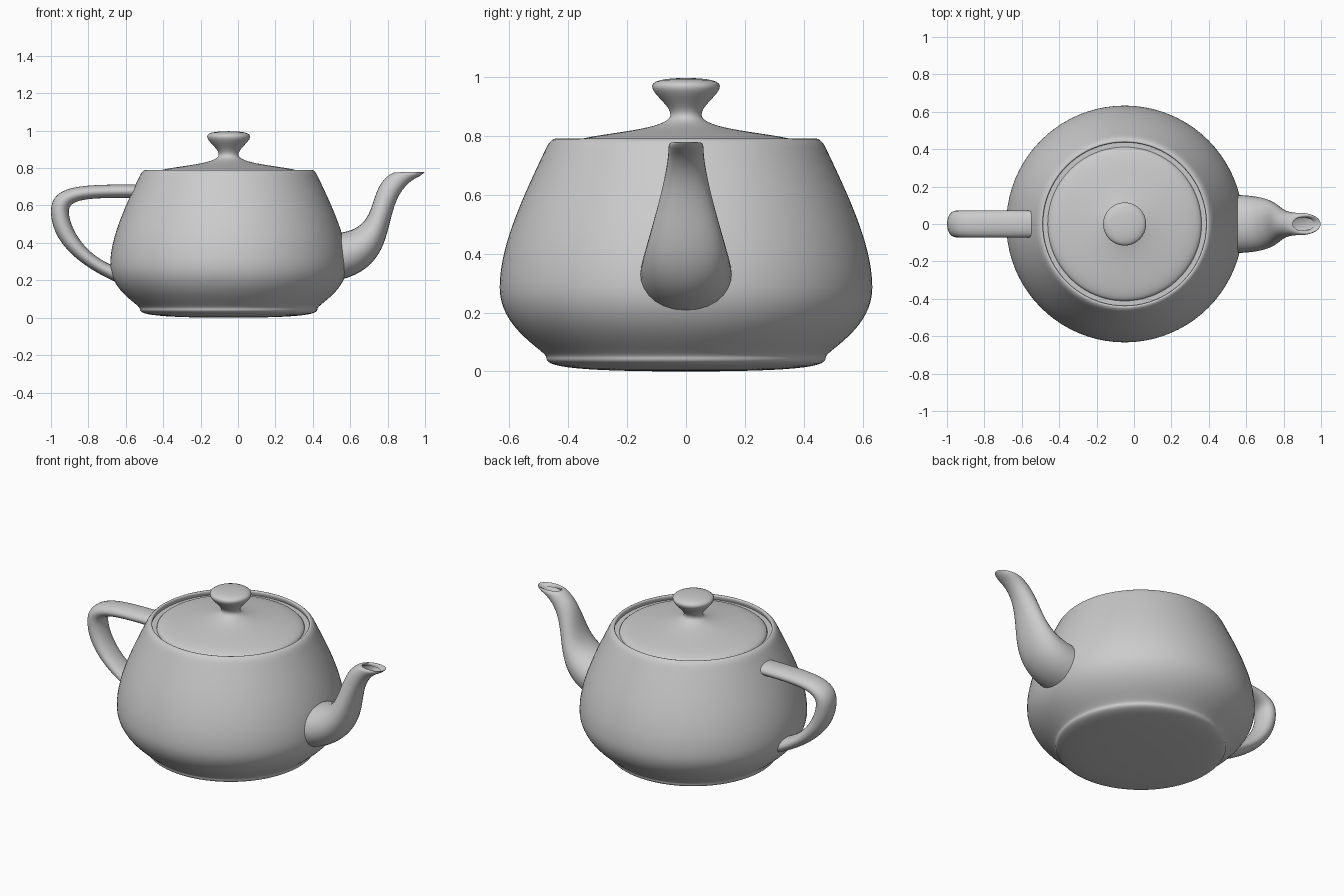
import bpy, bmesh, math
from mathutils import Vector

if "Cube" in bpy.data.objects:
    bpy.data.objects.remove(bpy.data.objects["Cube"])

S = 0.3165          # model scale
CX = -0.05          # body axis


def bezier(pts, n):
    """Points on a chain of cubic Beziers that share their end points."""
    out = [Vector(pts[0])]
    for k in range(0, len(pts) - 1, 3):
        a, b, c, d = (Vector(p) for p in pts[k:k + 4])
        for i in range(1, n + 1):
            t = i / n
            u = 1 - t
            out.append(a * u**3 + b * 3*t*u*u + c * 3*t*t*u + d * t**3)
    return out


def grid_mesh(name, rings, trim=None):
    """Skin closed rings of (x, y, z) points; drop faces hidden in the body."""
    bm = bmesh.new()
    rows = [[bm.verts.new((p[0]*S + CX, p[1]*S, p[2]*S)) for p in r] for r in rings]
    for a, b in zip(rows, rows[1:]):
        for i in range(len(a)):
            j = (i + 1) % len(a)
            bm.faces.new((a[i], a[j], b[j], b[i]))
    if trim:
        bmesh.ops.delete(bm, geom=[f for f in bm.faces if all(trim(v.co) for v in f.verts)],
                         context='FACES')
    bmesh.ops.remove_doubles(bm, verts=bm.verts[:], dist=1e-5)
    bmesh.ops.recalc_face_normals(bm, faces=bm.faces[:])
    me = bpy.data.meshes.new(name)
    bm.to_mesh(me)
    bm.free()
    ob = bpy.data.objects.new(name, me)
    bpy.context.collection.objects.link(ob)
    bpy.context.view_layer.objects.active = ob
    ob.select_set(True)
    bpy.ops.object.shade_smooth_by_angle(angle=math.radians(40))
    ob.select_set(False)
    return ob


def lathe(name, profile, n=80):
    ang = [2 * math.pi * i / n for i in range(n)]
    return grid_mesh(name, [[(r*math.cos(a), r*math.sin(a), z) for a in ang] for r, z in profile])


def tube(name, edge_a, edge_b, widths, n=24, half=14):
    """Sweep oval sections between two edge curves in the xz plane."""
    rings = []
    for a, b, w in zip(bezier(edge_a, n), bezier(edge_b, n), bezier([(v, 0) for v in widths], n)):
        ring = []
        for side in (1, -1):
            for i in range(half):
                t = i / half
                p = a.lerp(b, 3*t*t - 2*t**3)
                ring.append((p.x, side * 3*t*(1 - t) * w.x, p.y))
            a, b = b, a
        rings.append(ring)
    return grid_mesh(name, rings, inside_body)


# Body wall profile, from the rim down to the base
wall = bezier([(1.5, 2.4), (1.75, 1.875), (2, 1.35), (2, .9),
               (2, .45), (1.5, .225), (1.5, .15)], 20)


def inside_body(co):
    z, r = co.z / S, math.hypot(co.x - CX, co.y) / S
    for p, q in zip(wall, wall[1:]):
        if q.y <= z <= p.y:
            return r < p.lerp(q, (p.y - z) / (p.y - q.y)).x
    return False


# Body with rolled rim, a seat under the lid, and a rounded base
rim = bezier([(1.4, 2.4), (1.3375, 2.53125), (1.4375, 2.53125), (1.5, 2.4)], 10)
base = bezier([(1.5, .15), (1.5, .075), (1.425, 0), (0, 0)], 14)
lathe("body", [Vector((1.3, 2.4))] + rim + wall[1:] + base[1:])

# Lid and knob
lathe("lid", bezier([(0, 3.15), (.8, 3.15), (0, 2.85), (.2, 2.7),
                     (.4, 2.55), (1.3, 2.55), (1.3, 2.4)], 18))

# Handle
tube("handle",
     [(-1.5, 2.25), (-2.5, 2.25), (-3, 2.25), (-3, 1.8), (-3, 1.35), (-2.65, .9375), (-1.9, .6)],
     [(-1.6, 2.025), (-2.3, 2.025), (-2.7, 2.025), (-2.7, 1.8), (-2.7, 1.575), (-2.5, 1.125), (-2, .9)],
     [.3] * 7)

# Spout with a turned-in lip
tube("spout",
     [(1.7, 1.425), (2.6, 1.425), (2.3, 2.1), (2.7, 2.4), (2.8, 2.475), (2.9, 2.475), (2.8, 2.4)],
     [(1.7, .6), (3.1, .825), (2.4, 2.025), (3.24, 2.4), (3.34, 2.475), (3.34, 2.49), (3.2, 2.4)],
     [.66, .66, .25, .25, .25, .15, .15])
